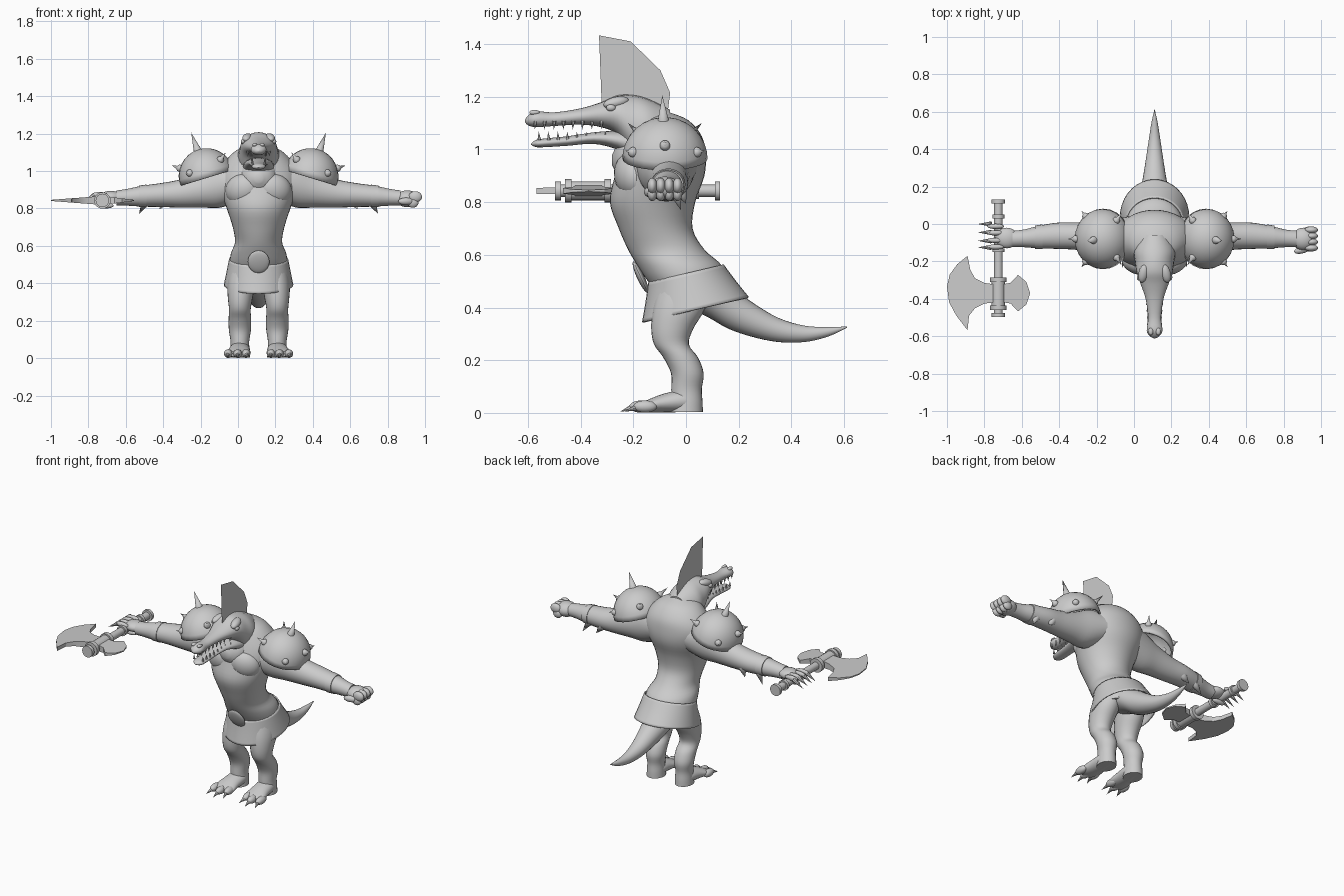
import bpy, bmesh, math
from mathutils import Vector, Matrix

if "Cube" in bpy.data.objects:
    bpy.data.objects.remove(bpy.data.objects["Cube"])

CX = 0.11   # body centre line; the axe reaches further on one side
grey = bpy.data.materials.new("stone_grey")
grey.diffuse_color = (0.6, 0.6, 0.6, 1)
grey.use_nodes = True
grey.node_tree.nodes["Principled BSDF"].inputs["Base Color"].default_value = grey.diffuse_color


def finish(bm, name, angle=40):
    bmesh.ops.recalc_face_normals(bm, faces=bm.faces[:])
    me = bpy.data.meshes.new(name)
    bm.to_mesh(me)
    bm.free()
    ob = bpy.data.objects.new(name, me)
    bpy.context.collection.objects.link(ob)
    me.materials.append(grey)
    if angle:
        bpy.ops.object.select_all(action='DESELECT')
        ob.select_set(True)
        bpy.context.view_layer.objects.active = ob
        bpy.ops.object.shade_smooth_by_angle(angle=math.radians(angle))
    return ob


def spline(rows, steps):
    """Smooth rows of numbers with a Catmull-Rom curve."""
    out = []
    for i in range(len(rows) - 1):
        p = [rows[max(0, min(len(rows) - 1, i + k))] for k in (-1, 0, 1, 2)]
        for j in range(steps):
            t = j / steps
            out.append([0.5 * (2 * b + (c - a) * t + (2 * a - 5 * b + 4 * c - d) * t * t
                               + (3 * b - a - 3 * c + d) * t ** 3) for a, b, c, d in zip(*p)])
    return out + [list(rows[-1])]


def loft(name, axis, rows, n=24, steps=4, tilt=0, caps=True, angle=50):
    """Rows are (x, y, z, radius_a, radius_b); rings lie across the given axis."""
    u, v = {'x': ((0, 1, 0), (0, 0, 1)), 'y': ((1, 0, 0), (0, 0, 1)),
            'z': ((1, 0, 0), (0, 1, tilt))}[axis]
    u, v = Vector(u), Vector(v)
    bm = bmesh.new()
    rings = []
    for x, y, z, a, b in spline(rows, steps):
        c = Vector((x + CX, y, z))
        a, b = max(a, .001), max(b, .001)
        rings.append([bm.verts.new(c + u * a * math.cos(2 * math.pi * k / n)
                                   + v * b * math.sin(2 * math.pi * k / n)) for k in range(n)])
    for r, q in zip(rings, rings[1:]):
        for k in range(n):
            bm.faces.new((r[k], r[(k + 1) % n], q[(k + 1) % n], q[k]))
    if caps:
        bm.faces.new(rings[0])
        bm.faces.new(rings[-1])
    return finish(bm, name, angle)


def cone(name, base, tip, r1, r2=0.0, n=12):
    base, tip = Vector(base), Vector(tip)
    d = tip - base
    bm = bmesh.new()
    m = Matrix.Translation((base + tip) / 2 + Vector((CX, 0, 0))) @ d.to_track_quat('Z', 'Y').to_matrix().to_4x4()
    bmesh.ops.create_cone(bm, cap_ends=True, segments=n, radius1=r1, radius2=r2, depth=d.length, matrix=m)
    return finish(bm, name)


def ball(name, c, r, rot=(0, 0, 0), cut=False):
    bm = bmesh.new()
    bmesh.ops.create_uvsphere(bm, u_segments=24, v_segments=16, radius=1)
    if cut:   # keep the upper dome only
        bmesh.ops.delete(bm, geom=[w for w in bm.verts if w.co.z < -0.05], context='VERTS')
    m = Matrix.Translation((c[0] + CX, c[1], c[2]))
    for ax, a in zip('XYZ', rot):
        m = m @ Matrix.Rotation(math.radians(a), 4, ax)
    bmesh.ops.transform(bm, matrix=m @ Matrix.Diagonal((*r, 1)), verts=bm.verts[:])
    return finish(bm, name)


# torso
loft("torso", 'z', [(0, .03, .42, .13, .11), (0, 0, .5, .152, .145), (0, -.025, .56, .148, .16),
                    (0, -.075, .62, .126, .145), (0, -.115, .7, .138, .14), (0, -.127, .8, .17, .162),
                    (0, -.1, .9, .205, .17), (0, -.085, .98, .215, .16), (0, -.08, 1.05, .18, .14),
                    (0, -.09, 1.11, .12, .1), (0, -.1, 1.14, .04, .04)], n=36)
# head, upper jaw and lower jaw
loft("head", 'y', [(0, -.06, 1.05, .08, .1), (0, -.14, 1.075, .11, .115), (0, -.2, 1.088, .105, .118),
                   (0, -.26, 1.13, .095, .075), (0, -.32, 1.132, .075, .048), (0, -.4, 1.125, .048, .031),
                   (0, -.5, 1.115, .035, .026), (0, -.57, 1.115, .042, .03), (0, -.6, 1.11, .025, .018),
                   (0, -.612, 1.108, .003, .003)])
loft("lower_jaw", 'y', [(0, -.17, 1.01, .085, .06), (0, -.26, 1.035, .078, .036), (0, -.35, 1.043, .055, .022),
                        (0, -.45, 1.032, .04, .018), (0, -.55, 1.024, .036, .016), (0, -.575, 1.022, .022, .011),
                        (0, -.588, 1.02, .002, .002)])
loft("throat", 'y', [(0, -.28, .96, .02, .02), (0, -.25, .965, .075, .07), (0, -.18, .99, .11, .1),
                     (0, -.1, 1, .12, .1)])

# thin head crest
bm = bmesh.new()
bm.faces.new([bm.verts.new((CX, y, z)) for y, z in
              [(-.32, 1.17), (-.33, 1.433), (-.21, 1.41), (-.097, 1.3), (-.06, 1.215), (-.08, 1.06), (-.2, 1.1)]])
finish(bm, "head_crest", 0)

# tail
loft("tail", 'y', [(0, .0, .5, .12, .1), (0, .08, .465, .105, .1), (0, .16, .405, .08, .085),
                   (0, .25, .355, .062, .066), (0, .35, .315, .046, .046), (0, .45, .3, .031, .031),
                   (0, .54, .308, .017, .018), (0, .612, .326, .001, .002)])

# waist cloth, an open tilted cone, and its buckle
skirt = loft("waist_cloth", 'z', [(0, .0, .53, .158, .143), (0, .018, .46, .172, .172), (0, .036, .392, .186, .203)],
             n=36, tilt=.235, caps=False)
mod = skirt.modifiers.new("thickness", 'SOLIDIFY')
mod.thickness = .008
ball("buckle", (0, -.172, .515), (.058, .014, .066), (25, 0, 0))

for s, side in ((1, "left"), (-1, "right")):
    # arm
    loft(side + "_arm", 'x', [(s * x, y, z, a, b) for x, y, z, a, b in
         [(.08, -.08, .95, .13, .1), (.2, -.075, .925, .105, .12), (.3, -.07, .9, .085, .095),
          (.42, -.065, .88, .073, .075), (.52, -.063, .872, .07, .064), (.62, -.07, .866, .06, .056),
          (.7, -.077, .86, .047, .045), (.76, -.08, .856, .044, .04)]])
    loft(side + "_bracer", 'x', [(s * .6, -.068, .867, .066, .061), (s * .64, -.071, .865, .062, .057)], steps=1)
    cone(side + "_arm_spur", (s * .6, -.04, .84), (s * .64, -.02, .77), .025)
    cone(side + "_elbow_spur", (s * .5, -.02, .84), (s * .53, .0, .795), .025)

    # shoulder pad: tilted dome with a rim and spikes
    pc = Vector((s * .275, -.08, .965))
    pad = ball(side + "_shoulder_pad", pc, (.152, .162, .158), (0, s * 17, 0), cut=True)
    mod = pad.modifiers.new("thickness", 'SOLIDIFY')
    mod.thickness = .012
    tips = [(.36, -.09, 1.205, .024), (.465, -.08, 1.03, .017), (.39, .07, .995, .017),
            (.39, -.23, .995, .017), (.175, .06, 1.1, .017), (.175, -.22, 1.1, .017)]
    for x, y, z, r in tips:
        t = Vector((s * x, y, z))
        cone(side + "_pad_spike", pc + (t - pc).normalized() * .14, t, r)
        if r < .02:
            b = pc + (t - pc).normalized() * .154
            ball(side + "_spike_collar", b, (r * 1.15, r * 1.15, r * 1.15))

    # chest muscle
    ball(side + "_pectoral", (s * .085, -.205, .9), (.095, .065, .085), (0, s * 25, s * 18))

    # leg
    loft(side + "_leg", 'z', [(s * x, y, z, a, b) for x, y, z, a, b in
         [(.08, .0, .5, .07, .1), (.092, -.025, .4, .075, .1), (.098, -.052, .32, .066, .08),
          (.1, -.055, .26, .058, .066), (.1, -.02, .21, .06, .066), (.1, .005, .15, .059, .062),
          (.1, .002, .09, .05, .058), (.1, .003, .04, .052, .06), (.1, .0, .004, .054, .064)]])
    loft(side + "_foot", 'y', [(s * .1, .05, .03, .03, .026), (s * .1, .0, .045, .052, .042),
                               (s * .104, -.08, .038, .058, .036), (s * .108, -.14, .027, .066, .025),
                               (s * .11, -.17, .022, .05, .016)])
    for dx, y in ((-.045, -.2), (0, -.22), (.05, -.205)):
        x = s * (.112 + dx)
        ball(side + "_toe", (x, y + .05, .024), (.023, .045, .023))
        cone(side + "_toe_claw", (x, y + .02, .022), (x + s * dx * .25, y - .03, .005), .013, n=8)

    # face details
    ball(side + "_brow", (s * .06, -.265, 1.178), (.026, .05, .022), (12, 0, s * 12))
    ball(side + "_eye", (s * .083, -.285, 1.158), (.012, .018, .013))
    ball(side + "_nostril", (s * .02, -.575, 1.14), (.013, .02, .01))
    for i in range(8):
        y = -.32 - i * .036
        w = .058 if i == 0 else .044 - .002 * min(i, 5)
        cone(side + "_upper_tooth", (s * w, y, 1.108), (s * w, y - .002, 1.076), .008, n=6)
        cone(side + "_lower_tooth", (s * w * .92, y + .015, 1.036), (s * w * .92, y + .013, 1.068), .007, n=6)

# closed fist on the empty hand
ball("fist", (.795, -.08, .852), (.062, .06, .045))
for i in range(4):
    y = -.128 + i * .032
    ball("knuckle", (.838, y, .862), (.036, .019, .03))
    ball("curled_finger", (.825, y, .832), (.03, .018, .028))
ball("fist_thumb", (.79, -.137, .838), (.045, .02, .02), (0, 0, 15))

# gripping hand with clawed fingers
ball("gripping_palm", (-.79, -.075, .862), (.06, .055, .032))
for y, ty in ((-.12, -.125), (-.085, -.09), (-.05, -.045), (-.025, .0)):
    ball("gripping_finger", (-.85, (y + ty) / 2, .872), (.045, .014, .016))
    cone("finger_claw", (-.875, ty, .872), (-.945, ty, .832), .014, n=8)
ball("gripping_thumb", (-.82, -.08, .815), (.045, .016, .015))

# axe: handle, collars and blades
HX, HZ = -.725, .843


def rod(name, y1, y2, r):
    cone(name, (HX - CX, y1, HZ), (HX - CX, y2, HZ), r, r, 20)


rod("axe_handle", .13, -.49, .023)
rod("axe_head_core", -.31, -.44, .036)
for y1, y2, r in ((.13, .11, .036), (.05, .03, .032), (-.13, -.15, .032), (-.285, -.31, .044),
                  (-.435, -.46, .044), (-.475, -.497, .036)):
    rod("axe_collar", y1, y2, r)


def blade(name, pts):
    """Wedge that is thick at the handle and thin at the cutting edge."""
    bm = bmesh.new()
    reach = max(abs(x - HX) for x, y in pts)
    top, low = [[bm.verts.new((x, y, HZ + k * (.024 - .021 * abs(x - HX) / reach))) for x, y in pts] for k in (1, -1)]
    bm.faces.new(top)
    bm.faces.new(low[::-1])
    for i in range(len(pts)):
        j = (i + 1) % len(pts)
        bm.faces.new((top[i], low[i], low[j], top[j]))
    bmesh.ops.triangulate(bm, faces=[f for f in bm.faces if len(f.verts) > 4])
    finish(bm, name, 30)


blade("large_blade", [(-.73, -.325), (-.8, -.315), (-.85, -.29), (-.875, -.245), (-.89, -.17), (-.945, -.215),
                      (-.985, -.27), (-1, -.335), (-.988, -.42), (-.95, -.49), (-.89, -.568), (-.882, -.49),
                      (-.85, -.45), (-.8, -.425), (-.73, -.418)])
blade("small_blade", [(-.72, -.325), (-.66, -.315), (-.62, -.272), (-.575, -.31), (-.555, -.37), (-.575, -.43),
                      (-.62, -.467), (-.66, -.425), (-.72, -.415)])
